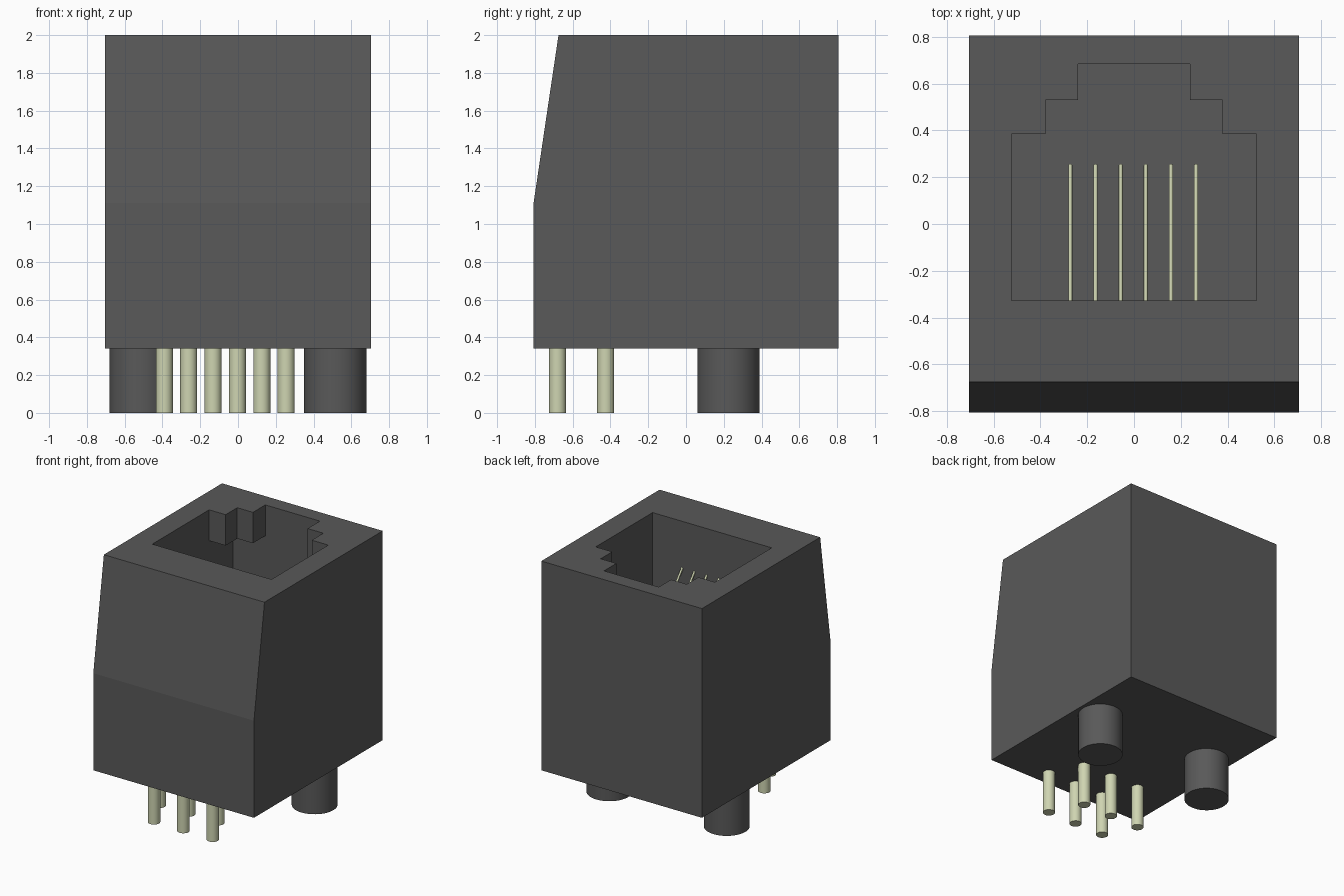
import bpy
import bmesh
from mathutils import Vector

cube = bpy.data.objects.get("Cube")
if cube:
    bpy.data.objects.remove(cube, do_unlink=True)


def make_material(name, rgb):
    mat = bpy.data.materials.new(name)
    mat.use_nodes = True
    mat.diffuse_color = (*rgb, 1)
    mat.node_tree.nodes["Principled BSDF"].inputs["Base Color"].default_value = (*rgb, 1)
    return mat


housing_grey = make_material("housing grey", (0.1, 0.1, 0.1))
contact_metal = make_material("contact metal", (0.62, 0.66, 0.44))


def prism(name, points, offset, mat):
    """Extrude a closed polygon along an offset vector."""
    bm = bmesh.new()
    face = bm.faces.new([bm.verts.new(p) for p in points])
    ext = bmesh.ops.extrude_face_region(bm, geom=[face])
    moved = [v for v in ext["geom"] if isinstance(v, bmesh.types.BMVert)]
    bmesh.ops.translate(bm, verts=moved, vec=offset)
    bmesh.ops.recalc_face_normals(bm, faces=bm.faces)
    mesh = bpy.data.meshes.new(name)
    bm.to_mesh(mesh)
    bm.free()
    mesh.materials.append(mat)
    obj = bpy.data.objects.new(name, mesh)
    bpy.context.collection.objects.link(obj)
    return obj


def rod(name, start, end, radius, sides, mat):
    """Round rod between two points."""
    start, end = Vector(start), Vector(end)
    axis = end - start
    bpy.ops.mesh.primitive_cylinder_add(
        vertices=sides, radius=radius, depth=axis.length, location=(start + end) / 2,
        rotation=axis.to_track_quat("Z", "Y").to_euler())
    obj = bpy.context.object
    obj.name = name
    obj.data.materials.append(mat)
    bpy.ops.object.shade_smooth_by_angle()
    return obj


# Housing: side profile with a sloped upper front
W, BASE, TOP = 0.705, 0.34, 2.0
profile = [(-0.807, BASE), (0.807, BASE), (0.807, TOP), (-0.675, TOP), (-0.807, 1.11)]
housing = prism("housing", [(-W, y, z) for y, z in profile], (2 * W, 0, 0), housing_grey)

# Socket: stepped mouth opening into a wider rectangular chamber
FLOOR, LIP = 0.8, 1.755
right_half = [(0.523, -0.328), (0.523, 0.385), (0.378, 0.385),
              (0.378, 0.53), (0.24, 0.53), (0.24, 0.685)]
mouth = right_half + [(-x, y) for x, y in reversed(right_half)]
chamber = [(-0.523, -0.328), (0.523, -0.328), (0.523, 0.685), (-0.523, 0.685)]
for name, outline, low, high in (("chamber_cutter", chamber, FLOOR, LIP),
                                 ("mouth_cutter", mouth, LIP - 0.2, TOP + 0.1)):
    cutter = prism(name, [(x, y, low) for x, y in outline], (0, 0, high - low), housing_grey)
    cutter.hide_render = True
    cut = housing.modifiers.new(name, "BOOLEAN")
    cut.operation = "DIFFERENCE"
    cut.solver = "EXACT"
    cut.object = cutter
    bpy.context.view_layer.objects.active = housing
    bpy.ops.object.modifier_apply(modifier=cut.name)
    bpy.data.objects.remove(cutter, do_unlink=True)

# Mounting pegs
for side, x in (("left", 0.515), ("right", -0.515)):
    rod(f"mounting_peg_{side}", (x, 0.225, 0), (x, 0.225, BASE + 0.01), 0.165, 48, housing_grey)

# Solder pins in two staggered rows, and slanted contact wires in the socket
for i in range(6):
    x = -0.39 + i * 0.129
    y = -0.425 if i % 2 == 0 else -0.68
    rod(f"solder_pin_{i + 1}", (x, y, 0), (x, y, BASE + 0.01), 0.045, 24, contact_metal)
    x = -0.272 + i * 0.1075
    rod(f"contact_wire_{i + 1}", (x, -0.335, 1.63), (x, 0.25, 0.9), 0.009, 12, contact_metal)
